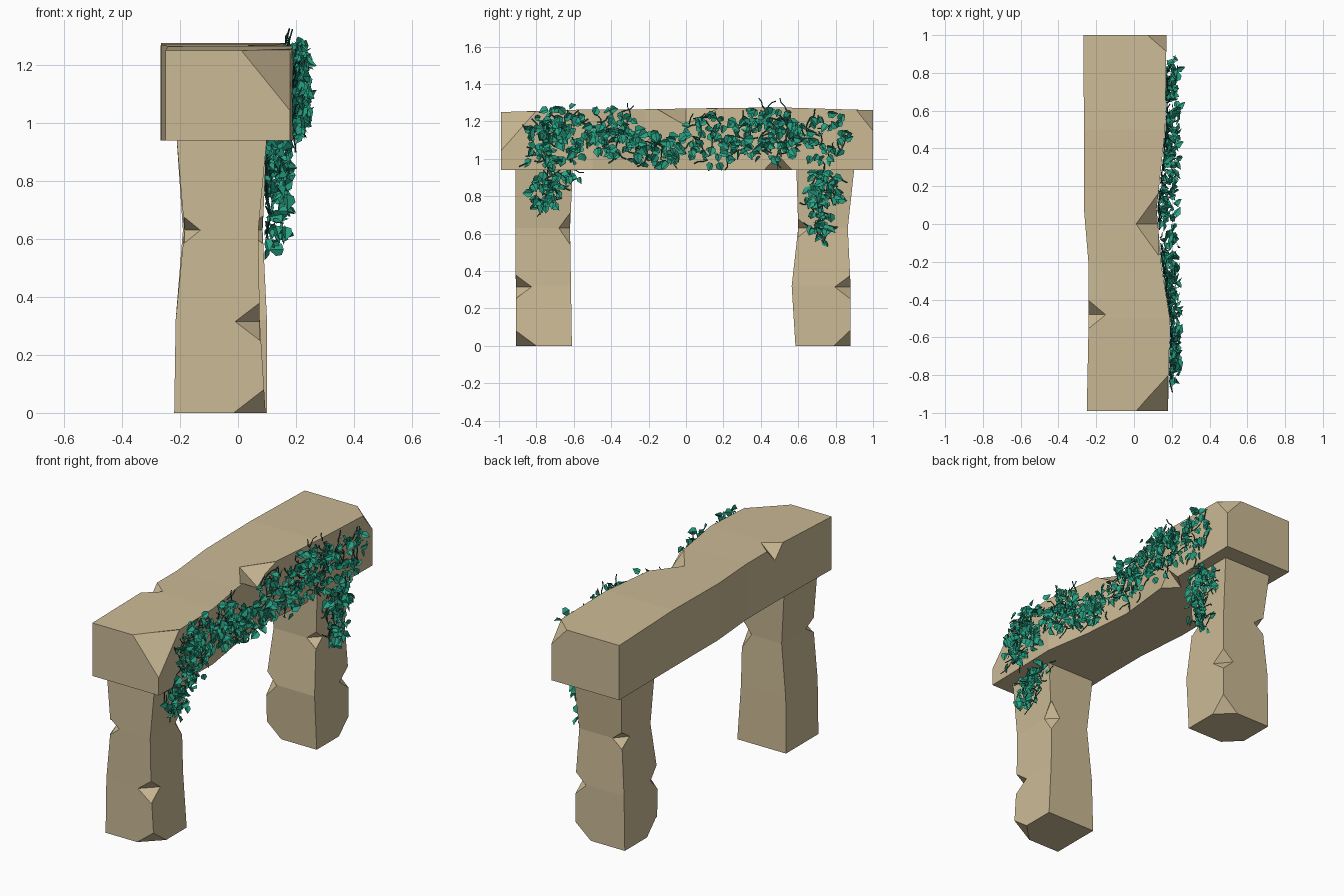
import bpy, bmesh, math, random
from mathutils import Vector, Matrix

if "Cube" in bpy.data.objects:
    bpy.data.objects.remove(bpy.data.objects["Cube"])

random.seed(7)


def material(name, rgb):
    m = bpy.data.materials.new(name)
    m.diffuse_color = (*rgb, 1)
    m.use_nodes = True
    m.node_tree.nodes["Principled BSDF"].inputs["Base Color"].default_value = m.diffuse_color
    return m


STONE = material("sandstone", (0.60, 0.49, 0.30))
LEAF = material("ivy_green", (0.02, 0.36, 0.23))
STEM = material("ivy_stem", (0.01, 0.10, 0.08))


def add_mesh(name, verts, faces, mat=None):
    me = bpy.data.meshes.new(name)
    me.from_pydata(verts, [], faces)
    bm = bmesh.new()
    bm.from_mesh(me)
    if mat is not LEAF:
        bmesh.ops.recalc_face_normals(bm, faces=bm.faces)
    bm.to_mesh(me)
    bm.free()
    ob = bpy.data.objects.new(name, me)
    bpy.context.collection.objects.link(ob)
    if mat:
        me.materials.append(mat)
    return ob


def stone(name, rings, along_y, chips):
    """Loft four-cornered rings (t, x0, x1, b0, b1), then knock chips out of edges and corners."""
    verts = []
    for t, x0, x1, b0, b1 in rings:
        for x, b in ((x0, b0), (x1, b0), (x1, b1), (x0, b1)):
            verts.append((x, t, b) if along_y else (x, b, t))
    n = len(rings)
    faces = [(0, 1, 2, 3), tuple(range(4 * n - 4, 4 * n))]
    for i in range(n - 1):
        for k in range(4):
            j = (k + 1) % 4
            faces.append((4 * i + k, 4 * i + j, 4 * i + 4 + j, 4 * i + 4 + k))
    ob = add_mesh(name, verts, faces, STONE)
    for centre, radii in chips:
        c, (rx, ry, rz) = Vector(centre), radii
        pts = [c + Vector(o) for o in ((rx, 0, 0), (0, ry, 0), (-rx, 0, 0), (0, -ry, 0), (0, 0, rz), (0, 0, -rz))]
        tris = [(i, (i + 1) % 4, 4) for i in range(4)] + [((i + 1) % 4, i, 5) for i in range(4)]
        cutter = add_mesh("chip_cutter", pts, tris)
        cutter.hide_render = True
        mod = ob.modifiers.new("chip", 'BOOLEAN')
        mod.operation, mod.solver, mod.object = 'DIFFERENCE', 'EXACT', cutter
        bpy.context.view_layer.objects.active = ob
        bpy.ops.object.modifier_apply(modifier=mod.name)
        bpy.data.objects.remove(cutter)
    return ob


# Lintel
LINTEL = [(-0.99, -0.25, 0.18, 0.94, 1.25), (-0.5, -0.24, 0.19, 0.94, 1.265),
          (-0.22, -0.24, 0.145, 0.94, 1.265), (0.08, -0.265, 0.12, 0.94, 1.27),
          (0.5, -0.265, 0.165, 0.94, 1.275), (1.0, -0.268, 0.172, 0.94, 1.26)]
stone("lintel", LINTEL, True, [
    ((0.18, -0.99, 1.252), (0.17, 0.19, 0.21)),
    ((0.172, 1.0, 1.26), (0.10, 0.09, 0.11)),
    ((0.13, 0.0, 1.268), (0.12, 0.17, 0.09)),
    ((-0.24, -0.48, 1.265), (0.09, 0.075, 0.08)),
    ((0.165, 0.49, 0.94), (0.09, 0.08, 0.08))])

# Front leg
stone("front_leg", [(0, -0.22, 0.095, -0.91, -0.61), (0.32, -0.215, 0.075, -0.91, -0.615),
                    (0.63, -0.185, 0.07, -0.912, -0.62), (0.95, -0.212, 0.10, -0.912, -0.605)], False, [
    ((0.095, -0.91, 0), (0.11, 0.11, 0.085)),
    ((0.075, -0.91, 0.315), (0.085, 0.085, 0.065)),
    ((-0.185, -0.912, 0.63), (0.055, 0.07, 0.045)),
    ((0.07, -0.62, 0.63), (0.06, 0.06, 0.09))])

# Back leg
stone("back_leg", [(0, -0.22, 0.10, 0.585, 0.88), (0.32, -0.215, 0.10, 0.565, 0.88),
                   (0.63, -0.19, 0.085, 0.60, 0.865), (0.95, -0.212, 0.10, 0.59, 0.90)], False, [
    ((0.10, 0.88, 0), (0.10, 0.09, 0.085)),
    ((-0.22, 0.585, 0), (0.09, 0.09, 0.09)),
    ((0.10, 0.88, 0.315), (0.07, 0.085, 0.065)),
    ((-0.215, 0.565, 0.315), (0.07, 0.07, 0.08)),
    ((0.085, 0.60, 0.63), (0.06, 0.06, 0.05)),
    ((-0.19, 0.865, 0.63), (0.06, 0.07, 0.05))])


def lintel_face(y):
    """Depth of the lintel's ivy-covered side at y."""
    for a, b in zip(LINTEL, LINTEL[1:]):
        if y <= b[0]:
            return a[2] + (b[2] - a[2]) * (y - a[0]) / (b[0] - a[0])
    return LINTEL[-1][2]


# Ivy patches: centre y, centre z, half width, half height, leaf count
ON_LINTEL = [(-0.67, 1.13, 0.17, 0.14, 120), (-0.40, 1.15, 0.13, 0.12, 70), (-0.17, 1.06, 0.15, 0.09, 75),
             (0.15, 1.11, 0.15, 0.13, 80), (0.45, 1.14, 0.17, 0.14, 120), (0.74, 1.12, 0.12, 0.13, 45),
             (-0.76, 1.02, 0.09, 0.06, 18)]
ON_LEGS = [(-0.75, 0.84, 0.08, 0.10, 65), (-0.63, 0.92, 0.08, 0.03, 14),
           (0.73, 0.84, 0.10, 0.10, 70), (0.72, 0.66, 0.06, 0.10, 35)]
OUTLINE = [(0, 0, 0), (-0.36, 0.12, 0.12), (-0.42, 0.5, 0.14), (0, 1, -0.14), (0.42, 0.5, 0.14), (0.36, 0.12, 0.12)]
verts, faces, stems = [], [], []
for patches, on_leg in ((ON_LINTEL, False), (ON_LEGS, True)):
    for cy, cz, hy, hz, count in patches:
        for i in range(count):
            r, a = math.sqrt(random.random()) * 1.05, random.uniform(0, math.tau)
            y, z = cy + hy * r * math.cos(a), cz + hz * r * math.sin(a)
            wall = 0.09 if on_leg else lintel_face(y)
            reach = 0.08 if on_leg else min(0.09, 0.225 - wall)
            x = wall + 0.005 + reach * random.random()
            # leaf lies against the wall, tip mostly down, then tilts at random
            rot = (Matrix.Rotation(random.gauss(math.pi, 1.1), 3, 'X')
                   @ Matrix.Rotation(random.gauss(0, 0.6), 3, 'Y')
                   @ Matrix.Rotation(random.gauss(0.1, 0.6), 3, 'Z'))
            base = Matrix(((0, 0, 1), (1, 0, 0), (0, 1, 0)))
            size = random.uniform(0.035, 0.06)
            k = len(verts)
            for p in OUTLINE:
                v = Vector((x, y, z)) + rot @ base @ Vector(p) * size
                v.x = max(v.x, wall + 0.002)
                verts.append(v)
            faces += [(k, k + 3, k + 2, k + 1), (k, k + 5, k + 4, k + 3)]
            if i % 4 == 0:
                stems.append((Vector((wall + 0.006, y, z)), wall))
add_mesh("ivy_leaves", verts, faces, LEAF)

# Ivy stems: short wriggling vines against the stone
cu = bpy.data.curves.new("ivy_stems", 'CURVE')
cu.dimensions = '3D'
cu.bevel_depth, cu.bevel_resolution = 0.003, 0
cu.materials.append(STEM)
for p, wall in stems:
    sp = cu.splines.new('POLY')
    sp.points.add(3)
    heading = random.uniform(0, math.tau)
    for pt in sp.points:
        pt.co = (*p, 1)
        heading += random.uniform(-0.7, 0.7)
        p = p + Vector((random.uniform(0, 0.008), math.cos(heading) * 0.025, math.sin(heading) * 0.025))
bpy.context.collection.objects.link(bpy.data.objects.new("ivy_stems", cu))
